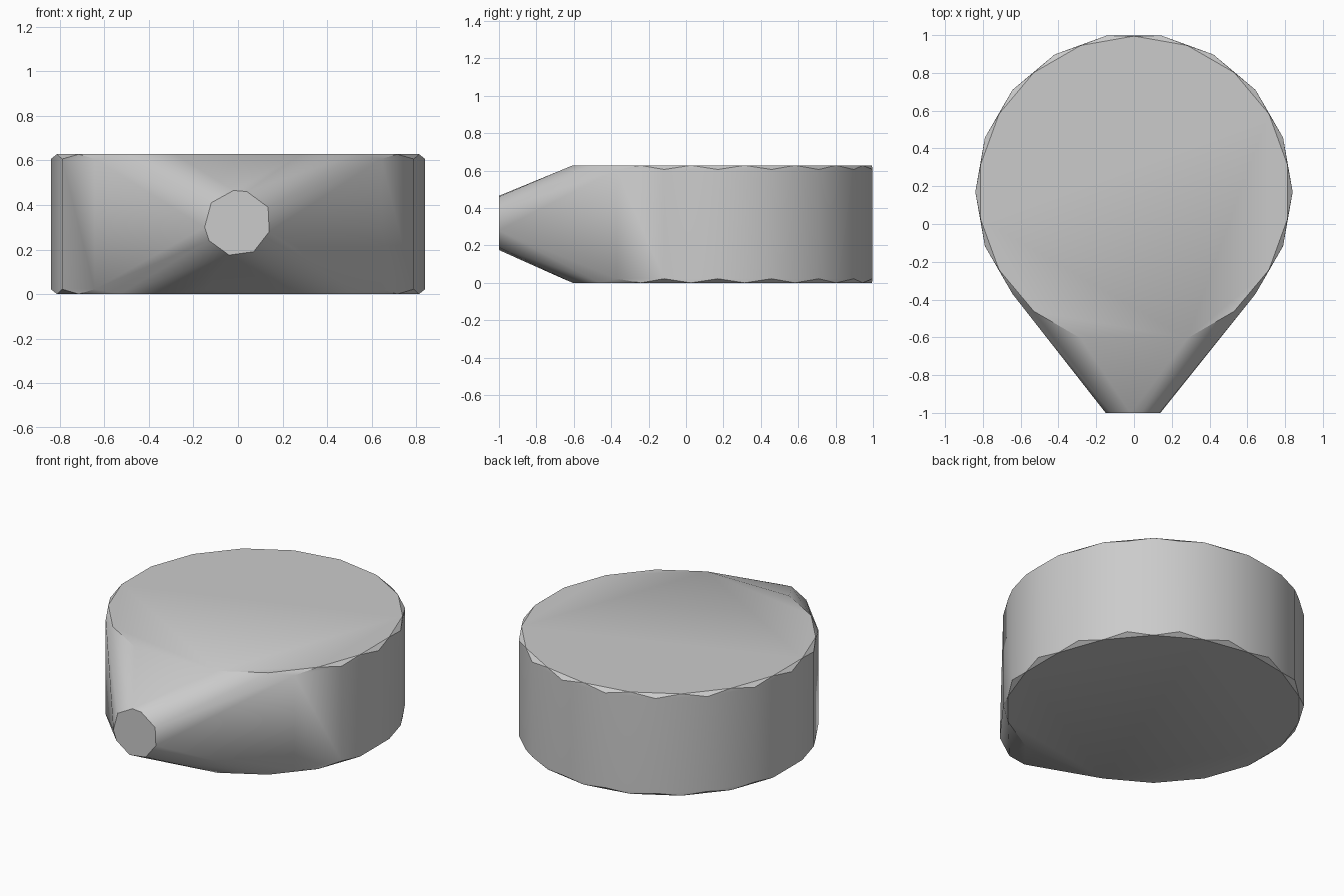
import bpy, bmesh
from math import sin, cos, radians

cube = bpy.data.objects.get("Cube")
if cube:
    bpy.data.objects.remove(cube)

grey = bpy.data.materials.new("plain grey")
grey.use_nodes = True
colour = (0.6, 0.6, 0.6, 1)
grey.diffuse_color = colour
grey.node_tree.nodes["Principled BSDF"].inputs["Base Color"].default_value = colour

HEIGHT, CENTRE_Y, SIDES = 0.628, 0.17, 18


def ring(bm, radius, z, turn, skip_front=False):
    """Ring of points, angles counted from the front."""
    for i in range(SIDES):
        if skip_front and i == 0:
            continue
        a = radians(360 * i / SIDES + turn)
        bm.verts.new((radius * sin(a), CENTRE_Y - radius * cos(a), z))


bm = bmesh.new()

# Drum wall and the slightly smaller, staggered flat rims
for z_wall, z_rim in ((0.022, 0), (HEIGHT - 0.022, HEIGHT)):
    ring(bm, 0.84, z_wall, 10)
    ring(bm, 0.825, z_rim, 0, skip_front=True)

# Small nine-sided spout end
for x, z in ((.135, .39), (.14, .28), (.07, .19), (-.04, .175), (-.13, .24),
             (-.15, .3), (-.12, .41), (-.02, .465), (.04, .46)):
    bm.verts.new((x, -1, z))

# Skin stretched over drum and spout
hull = bmesh.ops.convex_hull(bm, input=bm.verts[:])
loose = {g for g in hull["geom_interior"] + hull["geom_unused"]
         if isinstance(g, bmesh.types.BMVert)}
bmesh.ops.delete(bm, geom=list(loose), context='VERTS')
bmesh.ops.dissolve_limit(bm, angle_limit=radians(0.5), verts=bm.verts[:], edges=bm.edges[:])
bmesh.ops.recalc_face_normals(bm, faces=bm.faces[:])

mesh = bpy.data.meshes.new("tapered_drum")
bm.to_mesh(mesh)
bm.free()
mesh.materials.append(grey)
drum = bpy.data.objects.new("tapered_drum", mesh)
bpy.context.collection.objects.link(drum)

bpy.ops.object.select_all(action='DESELECT')
drum.select_set(True)
bpy.context.view_layer.objects.active = drum
bpy.ops.object.shade_smooth_by_angle(angle=radians(30))
